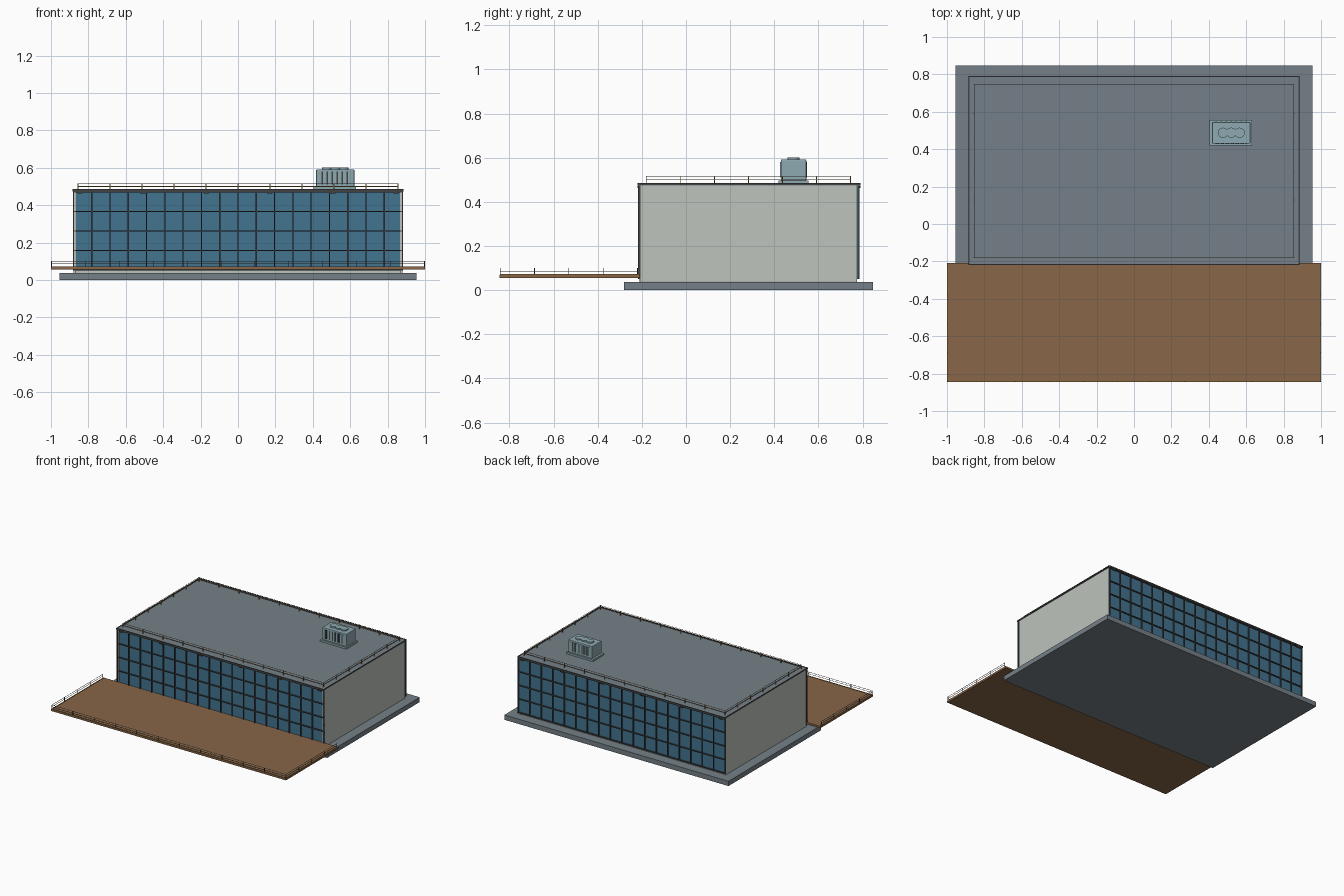
import bpy, bmesh
from mathutils import Matrix, Vector

cube = bpy.data.objects.get("Cube")
if cube:
    bpy.data.objects.remove(cube, do_unlink=True)


def material(name, r, g, b):
    """Make a flat material from display colour levels."""
    lin = [((c / 255 + 0.055) / 1.055) ** 2.4 for c in (r, g, b)] + [1]
    m = bpy.data.materials.new(name)
    m.use_nodes = True
    m.diffuse_color = lin
    node = next(n for n in m.node_tree.nodes if n.type == 'BSDF_PRINCIPLED')
    node.inputs["Base Color"].default_value = lin
    return m


SLATE = material("slate_grey", 117, 128, 135)
WALL = material("pale_wall", 190, 195, 188)
GLASS = material("blue_glass", 66, 115, 142)
FRAME = material("dark_frame", 66, 66, 66)
WOOD = material("brown_wood", 137, 102, 72)
BRASS = material("brass_rail", 150, 115, 60)
WIRE = material("grey_wire", 110, 110, 105)
UNIT = material("pale_blue_metal", 143, 170, 178)


def boxes(name, mat, spans, bevel=0):
    """One object from boxes given as (x0, x1, y0, y1, z0, z1)."""
    bm = bmesh.new()
    for x0, x1, y0, y1, z0, z1 in spans:
        mid = Vector((x0 + x1, y0 + y1, z0 + z1)) / 2
        size = Matrix.Diagonal((x1 - x0, y1 - y0, z1 - z0, 1))
        bmesh.ops.create_cube(bm, size=1, matrix=Matrix.Translation(mid) @ size)
    me = bpy.data.meshes.new(name)
    bm.to_mesh(me)
    bm.free()
    ob = bpy.data.objects.new(name, me)
    bpy.context.collection.objects.link(ob)
    me.materials.append(mat)
    if bevel:
        mod = ob.modifiers.new("edge", 'BEVEL')
        mod.width = bevel
        mod.segments = 2
    return ob


def spread(a, b, n):
    """n + 1 even positions from a to b."""
    return [a + (b - a) * i / n for i in range(n + 1)]


def rail(name, mat, p, q, heights, t=0.0015):
    """Straight horizontal bars between two plan points."""
    return boxes(name, mat, [(min(p[0], q[0]) - t, max(p[0], q[0]) + t,
                              min(p[1], q[1]) - t, max(p[1], q[1]) + t,
                              h - t, h + t) for h in heights])


def posts(name, mat, points, z0, z1, t=0.002):
    return boxes(name, mat, [(x - t, x + t, y - t, y + t, z0, z1) for x, y in points])


# Ground slab, building core and roof
W, FRONT, BACK = 0.88, -0.21, 0.78
boxes("ground_slab", SLATE, [(-0.955, 0.955, -0.28, 0.847, 0, 0.037)])
boxes("building_core", WALL, [(-W + 0.005, W - 0.005, FRONT + 0.01, BACK - 0.01, 0.035, 0.475)])
for side, s in (("left", 1), ("right", -1)):
    x = sorted((s * (W - 0.015), s * W))
    boxes(side + "_wall", WALL, [(*x, FRONT, BACK - 0.005, 0.035, 0.478)], 0.003)
boxes("roof", SLATE, [(-W, W, FRONT - 0.005, BACK + 0.005, 0.475, 0.483)])
boxes("roof_edge", FRAME, [
    (-W - 0.004, W + 0.004, FRONT - 0.01, FRONT - 0.005, 0.474, 0.486),
    (-W - 0.004, W + 0.004, BACK + 0.005, BACK + 0.01, 0.474, 0.486),
    (-W - 0.004, -W, FRONT - 0.005, BACK + 0.005, 0.476, 0.486),
    (W, W + 0.004, FRONT - 0.005, BACK + 0.005, 0.476, 0.486)])

# Curtain walls with mullions and transoms, front and back
for name, y, d in (("front", FRONT, -1), ("back", BACK, 1)):
    y0, y1 = sorted((y - d * 0.012, y - d * 0.002))
    boxes(name + "_glass", GLASS, [(-W, W, y0, y1, 0.05, 0.47)])
    f0, f1 = sorted((y - d * 0.004, y + d * 0.007))
    boxes(name + "_mullions", FRAME,
          [(x - 0.003, x + 0.003, f0, f1, 0.05, 0.474) for x in spread(-W, W, 18)])
    boxes(name + "_transoms", FRAME,
          [(-W, W, f0, f1, z - 0.003, z + 0.003) for z in spread(0.053, 0.471, 4)])
    e0, e1 = sorted((y + d * 0.003, y + d * 0.01))
    boxes(name + "_eave_lights", FRAME,
          [(x - 0.014, x + 0.014, e0, e1, 0.462, 0.472) for x in spread(-0.845, 0.845, 5)])

# Wooden terrace with a thin border
boxes("terrace_deck", WOOD, [(-1, 1, -0.845, FRONT + 0.002, 0.055, 0.069)])
boxes("terrace_border", BRASS, [
    (-0.998, 0.998, -0.843, -0.839, 0.069, 0.072),
    (-0.998, -0.994, -0.839, FRONT, 0.069, 0.072),
    (0.994, 0.998, -0.839, FRONT, 0.069, 0.072)])

# Terrace railing
TX, TY = 0.997, -0.842
levels = (0.086, 0.1)
rail("terrace_front_rail", WIRE, (-TX, TY), (TX, TY), levels, 0.001)
for side, s in (("left", 1), ("right", -1)):
    rail("terrace_" + side + "_rail", WIRE, (s * TX, TY), (s * TX, FRONT - 0.01), levels, 0.001)
posts("terrace_posts", FRAME, [(x, TY) for x in spread(-TX, TX, 11)]
      + [(s * TX, y) for s in (-1, 1) for y in spread(TY, FRONT - 0.01, 4)[1:]], 0.069, 0.101, 0.0015)

# Roof railing
RX, RF, RB = 0.855, -0.18, 0.745
corners = [(-RX, RF), (RX, RF), (RX, RB), (-RX, RB)]
for i, side in enumerate(("front", "left", "back", "right")):
    p, q = corners[i], corners[(i + 1) % 4]
    rail("roof_" + side + "_rail", BRASS, p, q, (0.5,))
    rail("roof_" + side + "_wire", WIRE, p, q, (0.514,), 0.001)
posts("roof_posts", BRASS, [(x, y) for y in (RF, RB) for x in spread(-RX, RX, 10)]
      + [(s * RX, y) for s in (-1, 1) for y in spread(RF, RB, 6)[1:-1]], 0.483, 0.516)

# Rooftop ventilation unit
boxes("vent_base", UNIT, [(0.405, 0.63, 0.42, 0.555, 0.483, 0.496)])
boxes("vent_body", UNIT, [(0.418, 0.622, 0.43, 0.545, 0.496, 0.592)], 0.004)
ribs = [(x - 0.004, x + 0.004, y - 0.003, y + 0.003, 0.51, 0.58)
        for y in (0.43, 0.545) for x in spread(0.44, 0.6, 6)]
boxes("vent_ribs", UNIT, ribs)
boxes("vent_slots", FRAME, [(a + 0.011, b + 0.011, c + 0.002, d - 0.002, e, f)
                            for a, b, c, d, e, f in ribs[:6] + ribs[7:13]])
for i, x in enumerate(spread(0.475, 0.565, 2)):
    bpy.ops.mesh.primitive_cylinder_add(vertices=24, radius=0.027, depth=0.01,
                                        location=(x, 0.488, 0.596))
    fan = bpy.context.object
    fan.name = "vent_fan_%d" % (i + 1)
    fan.data.materials.append(UNIT)
    bpy.ops.object.shade_smooth_by_angle()
